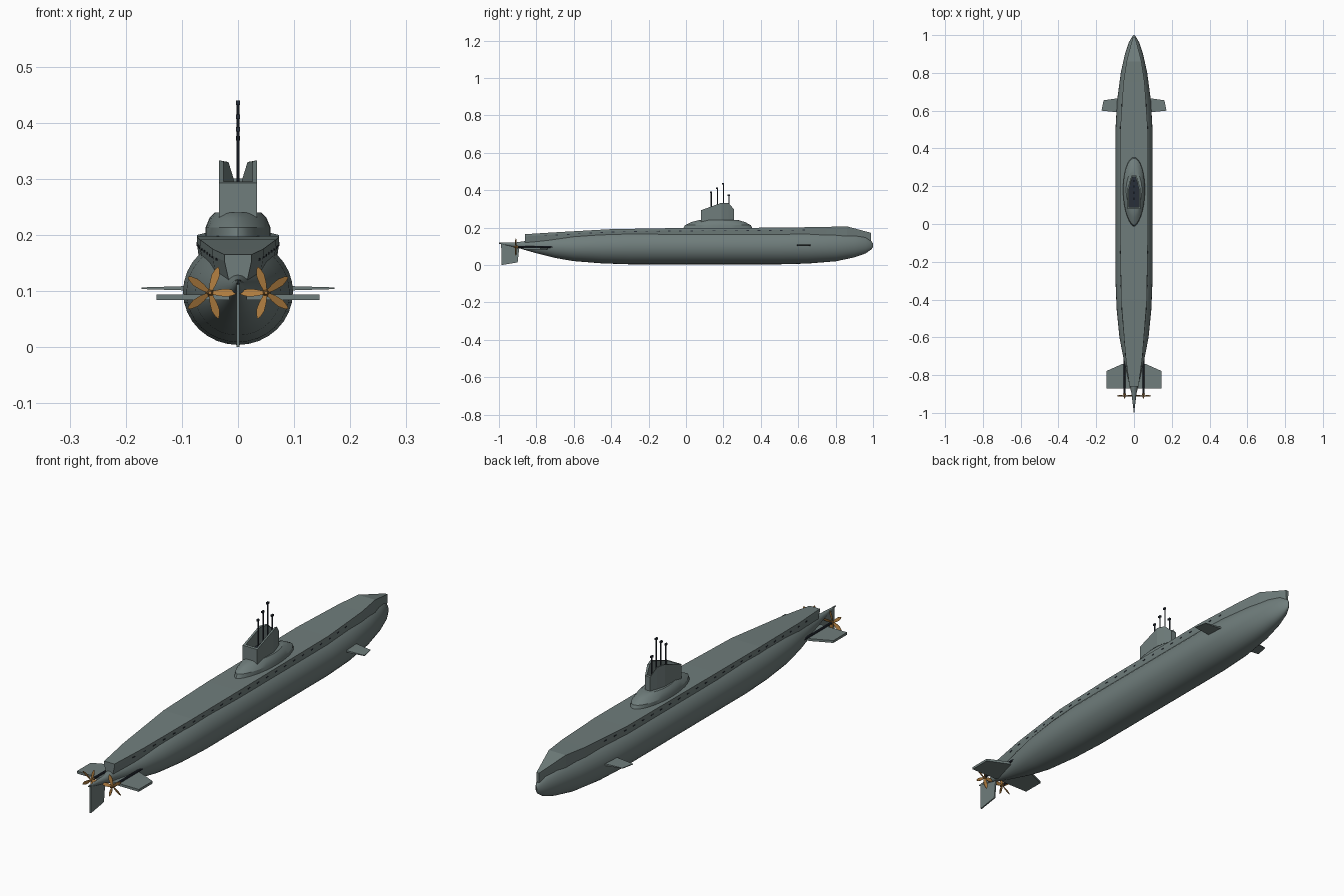
import bpy, bmesh, math
from mathutils import Matrix, Vector

cube = bpy.data.objects.get("Cube")
if cube:
    bpy.data.objects.remove(cube, do_unlink=True)


def material(name, rgb):
    m = bpy.data.materials.new(name)
    m.use_nodes = True
    m.diffuse_color = (*rgb, 1)
    bsdf = m.node_tree.nodes["Principled BSDF"]
    bsdf.inputs["Base Color"].default_value = (*rgb, 1)
    bsdf.inputs["Roughness"].default_value = 0.6
    return m


GREY = material("sea_grey", (0.16, 0.205, 0.2))
DARK = material("dark_slate", (0.022, 0.028, 0.04))
BRONZE = material("bronze", (0.42, 0.2, 0.05))


def finish(name, bm, mats, smooth=None):
    bmesh.ops.recalc_face_normals(bm, faces=bm.faces[:])
    me = bpy.data.meshes.new(name)
    bm.to_mesh(me)
    bm.free()
    for m in mats:
        me.materials.append(m)
    ob = bpy.data.objects.new(name, me)
    bpy.context.collection.objects.link(ob)
    if smooth:
        bpy.ops.object.select_all(action='DESELECT')
        ob.select_set(True)
        bpy.context.view_layer.objects.active = ob
        bpy.ops.object.shade_smooth_by_angle(angle=math.radians(smooth))
    return ob


def loft(bm, rings):
    """Skin closed rings of equal length and cap both ends."""
    vs = [[bm.verts.new(p) for p in r] for r in rings]
    n = len(vs[0])
    for a, b in zip(vs, vs[1:]):
        for i in range(n):
            j = (i + 1) % n
            bm.faces.new((a[i], a[j], b[j], b[i]))
    return bm.faces.new(vs[0]), bm.faces.new(vs[-1])


def rod(bm, a, b, r1, r2, sides=10):
    a, b = Vector(a), Vector(b)
    d = b - a
    rot = d.to_track_quat('Z', 'Y').to_matrix().to_4x4()
    bmesh.ops.create_cone(bm, cap_ends=True, segments=sides, radius1=r1, radius2=r2,
                          depth=d.length, matrix=Matrix.Translation((a + b) / 2) @ rot)


def box(bm, centre, size, yaw=0):
    bmesh.ops.create_cube(bm, size=1, matrix=Matrix.Translation(centre)
                          @ Matrix.Rotation(yaw, 4, 'Z') @ Matrix.Diagonal((*size, 1)))


# Pressure hull: y, half width, bottom, top
hull = [(-1, .001, .114, .12), (-.9, .013, .092, .122), (-.8, .035, .063, .138),
        (-.7, .058, .038, .155), (-.6, .077, .021, .17), (-.45, .092, .009, .185),
        (-.3, .098, .004, .193), (.5, .098, .004, .193), (.65, .09, .008, .19),
        (.8, .07, .02, .182), (.9, .048, .041, .17), (.96, .028, .062, .153),
        (.99, .011, .083, .13), (1, .002, .095, .115)]
bm = bmesh.new()
circle = [math.tau * i / 32 for i in range(32)]
loft(bm, [[(w * math.cos(t), y, (lo + hi) / 2 + (hi - lo) / 2 * math.sin(t))
           for t in circle] for y, w, lo, hi in hull])
finish("hull", bm, [GREY], 35)

# Deck casing: y, half width at deck, half width at foot, deck height, foot height
deck = [(-.86, .024, .014, .165, .108), (-.7, .045, .04, .175, .125),
        (-.4, .068, .064, .192, .155), (-.1, .073, .07, .197, .16),
        (.5, .073, .07, .2, .16), (.75, .056, .054, .204, .155),
        (.86, .04, .04, .207, .145), (.99, .006, .005, .172, .13)]
bm = bmesh.new()
loft(bm, [[(w, y, hi), (w, y, hi - .012), (f, y, lo), (-f, y, lo), (-w, y, hi - .012), (-w, y, hi)]
          for y, w, f, hi, lo in deck])
finish("deck_casing", bm, [GREY])


# Flood slots along the casing sides
def deck_at(y):
    for a, b in zip(deck, deck[1:]):
        if a[0] <= y <= b[0]:
            k = (y - a[0]) / (b[0] - a[0])
            yaw = -math.atan2(b[1] - a[1], b[0] - a[0])
            return a[1] + k * (b[1] - a[1]), a[3] + k * (b[3] - a[3]), yaw


bm = bmesh.new()
for i in range(24):
    y = -.75 + i * .06
    w, top, yaw = deck_at(y)
    for s in (-1, 1):
        box(bm, (s * (w - .001), y, top - .015), (.004, .014, .004), s * yaw)
finish("flood_slots", bm, [DARK])

# Fairing under the sail: height, length scale, width scale
bm = bmesh.new()
rings = []
for z, sy, sx in ((.185, 1, 1), (.213, .93, 1), (.23, .75, .88), (.24, .56, .72)):
    ring = []
    for t in circle:
        c, s = math.cos(t), math.sin(t)
        x = .058 * c * (abs(c) ** .25 if s < 0 else 1)
        ring.append((x * sx, .18 + s * sy * (.18 if s > 0 else .2), z))
    rings.append(ring)
loft(bm, rings)
finish("sail_fairing", bm, [GREY], 25)

# Sail: open-topped tub with a sloping rim
half = [(.034, .08, .293), (.034, .19, .333), (.023, .226, .331), (.012, .257, .299)]
inner = [(.026, .09, .295), (.026, .186, .331), (.017, .218, .33), (.008, .249, .301)]


def both(pts, z=None):
    pts = pts + [(-x, y, h) for x, y, h in reversed(pts)]
    return [(x, y, h if z is None else z) for x, y, h in pts]


bm = bmesh.new()
_, floor = loft(bm, [both(half, .225), both(half), both(inner), both(inner, .262)])
floor.material_index = 1
finish("sail", bm, [GREY, DARK])

# Masts with small heads
for name, y, top in (("rear_mast", .135, .392), ("radio_mast", .168, .415),
                     ("tall_periscope", .2, .44), ("short_periscope", .23, .376)):
    bm = bmesh.new()
    rod(bm, (0, y, .255), (0, y, top), .003, .003)
    box(bm, (0, y - .002, top - .004), (.007, .012, .008))
    finish(name, bm, [DARK], 30)


# Control planes: outline points (x, y), thickness at each point
def plane(name, outline, z, thick):
    for side, s in (("left", 1), ("right", -1)):
        bm = bmesh.new()
        loft(bm, [[(s * x, y, z + k * t / 2) for (x, y), t in zip(outline, thick)]
                  for k in (-1, 1)])
        finish(side + "_" + name, bm, [GREY])


plane("bow_plane", [(.07, .59), (.172, .6), (.161, .655), (.07, .668)], .105,
      (.009, .003, .003, .009))
plane("stern_plane", [(.015, -.87), (.145, -.87), (.145, -.778), (.06, -.74), (.02, -.74)],
      .089, (.01,) * 5)

# Rudder
bm = bmesh.new()
side = [(-.987, 0), (-.9, .014), (-.89, .105), (-.988, .119)]
loft(bm, [[(x, y, z) for y, z in side] for x in (-.003, .003)])
finish("rudder", bm, [GREY])

# Shafts and five-bladed propellers, mirrored left and right
blade = [(.004, .003), (.018, .006), (.032, .007), (.043, .004), (.048, .001)]
for side, s in (("left", 1), ("right", -1)):
    cx, cy, cz = s * .05, -.91, .097
    bm = bmesh.new()
    rod(bm, (cx, -.9, cz), (cx, -.7, cz), .005, .005)
    finish(side + "_shaft", bm, [DARK], 30)
    bm = bmesh.new()
    rod(bm, (cx, cy - .013, cz), (cx, cy + .012, cz), .003, .008)
    for k in range(5):
        a = math.tau * k / 5
        rings = []
        for r, w in blade:
            ring = []
            for u, v in ((-w, -.001), (w, -.001), (w, .001), (-w, .001)):
                x = r * math.cos(a) - u * math.sin(a)
                z = r * math.sin(a) + u * math.cos(a)
                ring.append((cx - s * x, cy + v + u * .4, cz + z))
            rings.append(ring)
        loft(bm, rings)
    finish(side + "_propeller", bm, [BRONZE])
